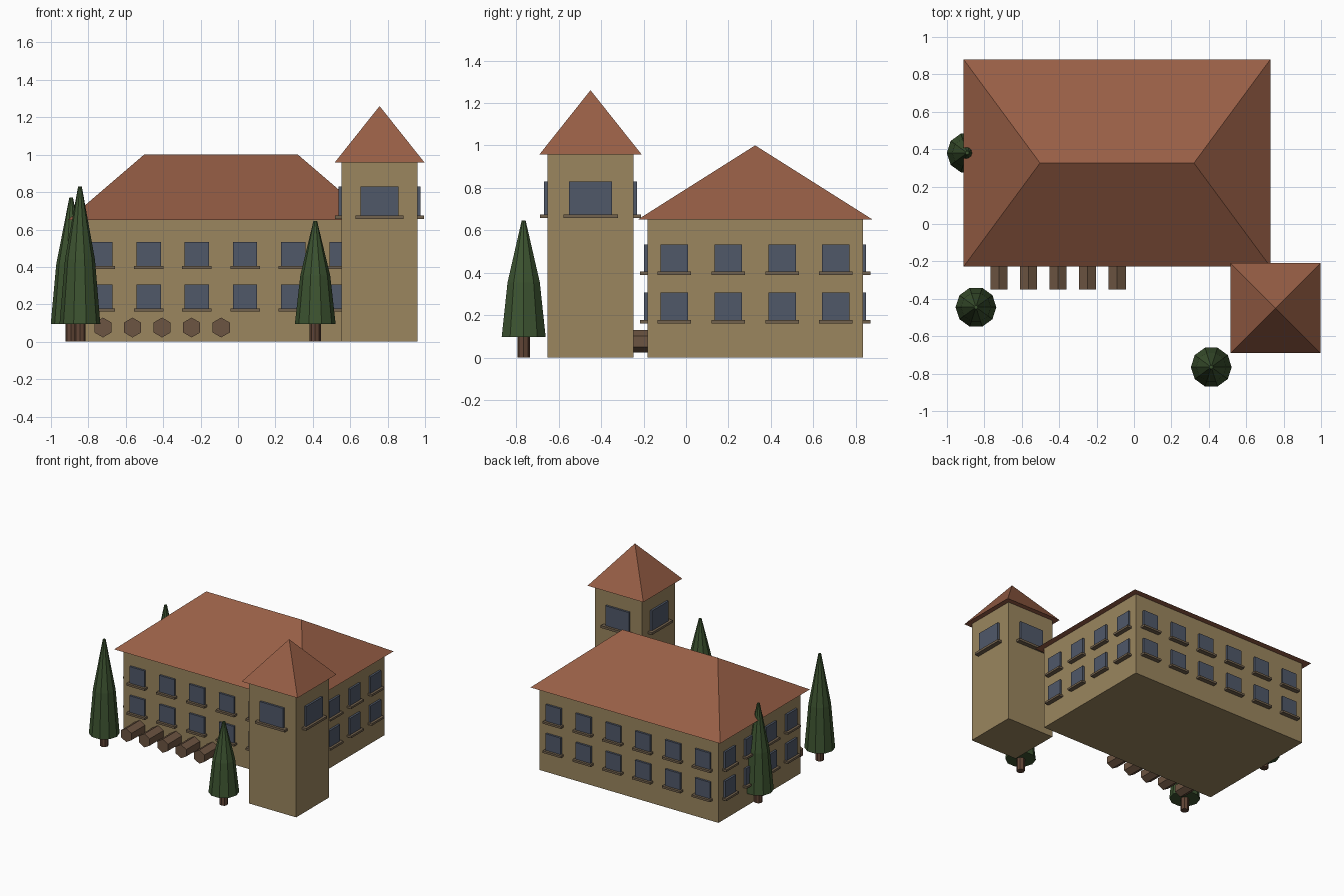
import bpy, bmesh, math
from mathutils import Matrix, Vector

cube = bpy.data.objects.get("Cube")
if cube:
    bpy.data.objects.remove(cube, do_unlink=True)


def material(name, rgb):
    m = bpy.data.materials.new(name)
    m.use_nodes = True
    col = (*rgb, 1)
    m.diffuse_color = col
    bsdf = next(n for n in m.node_tree.nodes if n.type == 'BSDF_PRINCIPLED')
    bsdf.inputs["Base Color"].default_value = col
    return m


WALL = material("sandy plaster", (.325, .236, .113))
ROOF = material("terracotta tile", (.31, .112, .06))
GLASS = material("blue grey glass", (.08, .098, .141))
SILL = material("stone sill", (.17, .122, .075))
LEAF = material("dark foliage", (.046, .088, .03))
BARK = material("bark", (.12, .06, .037))
LOG = material("log wood", (.152, .09, .054))


def finish(bm, name, mat):
    bmesh.ops.recalc_face_normals(bm, faces=bm.faces)
    me = bpy.data.meshes.new(name)
    bm.to_mesh(me)
    bm.free()
    me.materials.append(mat)
    ob = bpy.data.objects.new(name, me)
    bpy.context.collection.objects.link(ob)
    return ob


def add_box(bm, size, matrix):
    bmesh.ops.create_cube(bm, size=1, matrix=matrix @ Matrix.Diagonal((*size, 1)))


def block(name, center, size, height, mat):
    bm = bmesh.new()
    add_box(bm, (*size, height), Matrix.Translation((*center, height / 2)))
    finish(bm, name, mat)


def hip_roof(name, center, size, ridge, z0, z1):
    """Roof with four slopes; a ridge length of zero gives a pyramid."""
    bm = bmesh.new()
    cx, cy = center
    hx, hy = size[0] / 2, size[1] / 2
    fl, fr, br, bl = [bm.verts.new((cx + sx * hx, cy + sy * hy, z0))
                      for sx, sy in ((-1, -1), (1, -1), (1, 1), (-1, 1))]
    left = bm.verts.new((cx - ridge / 2, cy, z1))
    right = bm.verts.new((cx + ridge / 2, cy, z1)) if ridge else left
    for loop in ((bl, br, fr, fl), (fl, fr, right, left), (fr, br, right),
                 (br, bl, left, right), (bl, fl, left)):
        bm.faces.new(list(dict.fromkeys(loop)))
    finish(bm, name, ROOF)


def windows(name, center, size, counts, levels, pane, sill):
    """Rows of panes and sills on all four walls of a block."""
    panes, sills = bmesh.new(), bmesh.new()
    for side in range(4):
        length, depth = (size if side % 2 == 0 else size[::-1])
        n = counts[side % 2]
        turn = Matrix.Translation((*center, 0)) @ Matrix.Rotation(side * math.pi / 2, 4, 'Z')
        for i in range(n):
            x = length * ((i + .5) / n - .5)
            for z in levels:
                mid = Vector((x, -depth / 2, z + pane[1] / 2))
                add_box(panes, (pane[0], .032, pane[1]), turn @ Matrix.Translation(mid))
                low = Vector((x, -depth / 2 - .012, z - sill[1] / 2))
                add_box(sills, (sill[0], .046, sill[1]), turn @ Matrix.Translation(low))
    finish(panes, name + "_window_panes", GLASS)
    finish(sills, name + "_window_sills", SILL)


def prism(name, sides, rings, matrix, mat):
    """Faceted solid from (radius, height) rings."""
    bm = bmesh.new()
    loops = [[bm.verts.new(matrix @ Vector((r * math.cos(a), r * math.sin(a), h)))
              for a in (math.tau * k / sides for k in range(sides))] for r, h in rings]
    for lo, hi in zip(loops, loops[1:]):
        for k in range(sides):
            j = (k + 1) % sides
            bm.faces.new((lo[k], lo[j], hi[j], hi[k]))
    bm.faces.new(loops[0][::-1])
    bm.faces.new(loops[-1])
    finish(bm, name, mat)


# Main house
HOUSE, HOUSE_SIZE = (-.091, .326), (1.547, 1.015)
block("house_walls", HOUSE, HOUSE_SIZE, .65, WALL)
hip_roof("house_roof", HOUSE, (1.64, 1.108), .823, .65, 1.0)
windows("house", HOUSE, HOUSE_SIZE, (6, 4), (.177, .405), (.13, .129), (.158, .016))

# Corner tower
TOWER, TOWER_SIZE = (.757, -.45), (.407, .407)
block("tower_walls", TOWER, TOWER_SIZE, .957, WALL)
hip_roof("tower_roof", TOWER, (.482, .482), 0, .957, 1.26)
windows("tower", TOWER, TOWER_SIZE, (1, 1), (.675,), (.204, .155), (.257, .018))

# Row of hexagonal logs against the front wall
for i in range(5):
    place = (Matrix.Translation((-.722 + i * .158, -.35, .076))
             @ Matrix.Rotation(-math.pi / 2, 4, 'X') @ Matrix.Rotation(math.pi / 6, 4, 'Z'))
    prism(f"log_{i + 1}", 6, ((.053, 0), (.053, .18)), place, LOG)

# Cypress trees
for label, x, y, top in (("front", .413, -.765, .645), ("left", -.845, -.445, .83),
                         ("side", -.892, .38, .77)):
    place = Matrix.Translation((x, y, 0))
    h = top - .096
    prism(label + "_tree_trunk", 8, ((.03, 0), (.03, .1)), place, BARK)
    prism(label + "_tree_foliage", 10,
          ((.109, .096), (.08, .096 + h * .47), (.01, top)), place, LEAF)
